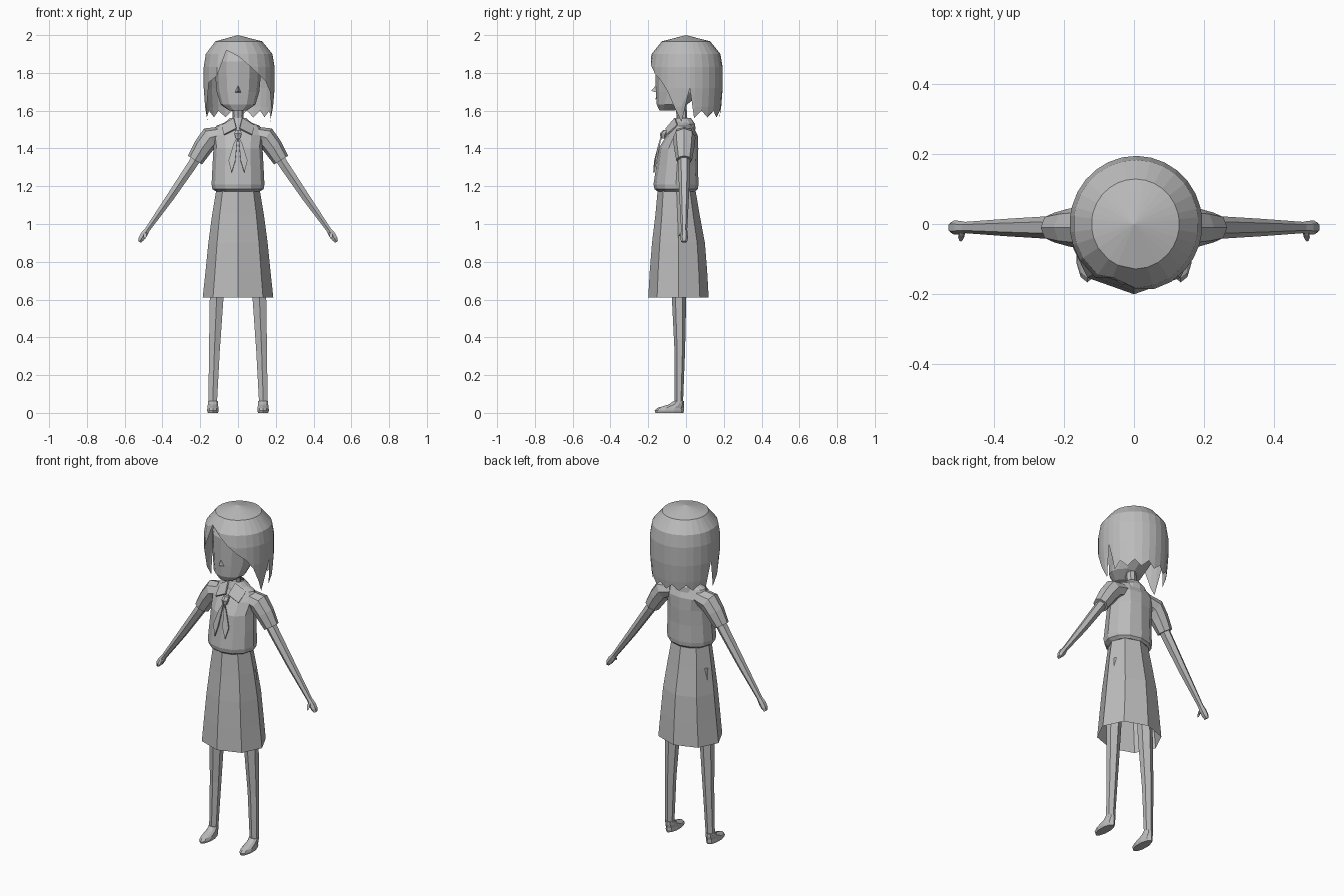
import bpy, bmesh, math
from mathutils import Vector
from mathutils.bvhtree import BVHTree

if "Cube" in bpy.data.objects:
    bpy.data.objects.remove(bpy.data.objects["Cube"])

grey = bpy.data.materials.new("plain grey")
grey.diffuse_color = (0.5, 0.5, 0.5, 1)
grey.use_nodes = True
grey.node_tree.nodes["Principled BSDF"].inputs["Base Color"].default_value = grey.diffuse_color


def make(name, verts, faces, mirror=False):
    bm = bmesh.new()
    vs = [bm.verts.new(v) for v in verts]
    for f in faces:
        bm.faces.new([vs[i] for i in f])
    bmesh.ops.remove_doubles(bm, verts=bm.verts, dist=0.0005)
    bmesh.ops.recalc_face_normals(bm, faces=bm.faces)
    me = bpy.data.meshes.new(name)
    bm.to_mesh(me)
    bm.free()
    me.materials.append(grey)
    ob = bpy.data.objects.new(name, me)
    bpy.context.collection.objects.link(ob)
    if mirror:
        ob.modifiers.new("mirror", 'MIRROR')
    return ob


def skin(name, rings, mirror=False, caps=(True, True)):
    """Join closed rings of equal point count."""
    n = len(rings[0])
    verts = [p for r in rings for p in r]
    faces = [(k * n + i, k * n + (i + 1) % n, (k + 1) * n + (i + 1) % n, (k + 1) * n + i)
             for k in range(len(rings) - 1) for i in range(n)]
    if caps[0]:
        faces.append(tuple(range(n)))
    if caps[1]:
        faces.append(tuple(range(len(verts) - n, len(verts))))
    return make(name, verts, faces, mirror)


def ring(c, u, v, n):
    """Oval ring whose first point faces -v (the front)."""
    return [Vector(c) + Vector(u) * math.sin(t) - Vector(v) * math.cos(t)
            for t in (2 * math.pi * i / n for i in range(n))]


def stack(name, levels, n, x=0, **kw):
    """Horizontal ovals: (z, centre y, half width, half depth)."""
    return skin(name, [ring((x if not isinstance(x, list) else x[i], cy, z), (rx, 0, 0), (0, ry, 0), n)
                       for i, (z, cy, rx, ry) in enumerate(levels)], **kw)


def limb(name, pts, n, y=-0.01):
    """Tube in the xz plane: (x, z, half thickness, half depth)."""
    rings = []
    for i, (x, z, ru, rv) in enumerate(pts):
        a, b = pts[max(i - 1, 0)], pts[min(i + 1, len(pts) - 1)]
        d = Vector((b[0] - a[0], 0, b[1] - a[1])).normalized()
        rings.append(ring((x, y, z), Vector((-d.z, 0, d.x)) * ru, (0, rv, 0), n))
    return skin(name, rings, mirror=True)


# Torso with flared hem
stack("shirt", [(1.172, -.05, .115, .10), (1.185, -.052, .136, .115), (1.21, -.053, .14, .119),
                (1.31, -.047, .135, .11), (1.40, -.04, .13, .105), (1.47, -.02, .14, .082),
                (1.52, -.015, .115, .052), (1.545, -.015, .05, .04)], 12)
limb("sleeve", [(.08, 1.475, .042, .055), (.148, 1.457, .058, .06), (.185, 1.408, .052, .054),
                (.228, 1.338, .044, .042)], 8)

# Arms, hands and thumbs
limb("arm", [(.20, 1.38, .03, .03), (.245, 1.31, .029, .032), (.36, 1.14, .024, .025),
             (.482, .967, .015, .016)], 6)
limb("hand", [(.48, .97, .015, .016), (.497, .945, .02, .019), (.512, .922, .018, .02),
              (.521, .905, .01, .015)], 6)
skin("thumb", [ring((.488, -.015, .957), (.011, 0, 0), (0, .004, .012), 5),
               ring((.492, -.036, .942), (.009, 0, 0), (0, .004, .009), 5),
               ring((.493, -.046, .925), (.005, 0, 0), (0, .004, .004), 5)], mirror=True)

# Open skirt
stack("skirt", [(1.18, -.05, .115, .10), (1.05, -.045, .137, .117), (.90, -.04, .157, .14),
                (.75, -.04, .172, .152), (.61, -.04, .187, .16)], 8, caps=(True, False))

# Legs and shoes
stack("leg", [(1.05, -.035, .045, .045), (.61, -.037, .042, .038), (.33, -.033, .033, .028),
              (.05, -.038, .026, .022)], 6, x=[.09, .113, .125, .134], mirror=True)
stack("shoe", [(0, -.088, .028, .074), (.012, -.088, .032, .078), (.026, -.082, .031, .07),
               (.045, -.05, .028, .04), (.064, -.038, .027, .026)], 10, x=.133, mirror=True)

# Neck and head
stack("neck", [(1.50, -.02, .032, .032), (1.57, -.022, .028, .028), (1.66, -.03, .03, .03)], 8)
head = stack("head", [(1.60, -.10, .045, .04), (1.632, -.075, .092, .08), (1.70, -.035, .113, .125),
                      (1.78, -.025, .12, .137), (1.86, -.02, .12, .143), (1.92, -.01, .10, .125),
                      (1.95, 0, .06, .07)], 12)
bm = bmesh.new()
bm.from_mesh(head.data)
tree = BVHTree.FromBMesh(bm)


def plate(name, outline, mirror=True):
    """Thin face detail laid onto the head from the front."""
    pts = []
    for x, z in outline:
        hit = tree.ray_cast(Vector((x, -1, z)), Vector((0, 1, 0)))[0]
        pts.append(hit + Vector((0, -.004, 0)))
    make(name, pts, [tuple(range(len(pts)))], mirror)


plate("eye", [(.08 + .012 * math.sin(i * math.pi / 4), 1.75 + .026 * math.cos(i * math.pi / 4))
              for i in range(8)])
plate("eyebrow", [(.045, 1.803), (.075, 1.815), (.103, 1.802), (.075, 1.808)])
plate("mouth", [(0, 1.668), (.018, 1.667), (.034, 1.672), (.018, 1.661), (0, 1.66)])
make("nose", [(0, -.155, 1.74), (.018, -.152, 1.695), (-.018, -.152, 1.695), (0, -.184, 1.705)],
     [(0, 1, 3), (0, 3, 2), (1, 2, 3)])
bm.free()

# Hair: dome whose lower edge follows (angle from front, edge height)
edge = [(-105, 1.57), (-97, 1.72), (-83, 1.55), (-72, 1.61), (-58, 1.75), (-38, 1.785), (-24, 1.92),
        (0, 1.885), (16, 1.84), (32, 1.795), (48, 1.755), (60, 1.70), (72, 1.61), (82, 1.54),
        (96, 1.72), (104, 1.56)]
edge += [(104 + 151 * k / 12, 1.60 if k % 2 else 1.565) for k in range(1, 12)]
profile = [(2.0, 0), (1.967, .66), (1.90, .94), (1.83, 1), (1.70, 1), (1.58, .94), (1.5, .82)]


def radius(z):
    for (z0, r0), (z1, r1) in zip(profile, profile[1:]):
        if z >= z1:
            return r0 + (r1 - r0) * (z0 - z) / (z0 - z1)
    return profile[-1][1]


rows = []
for level in (2.0, 1.967, 1.90, 1.83, 1.72, 1.62, 1.5):
    row = []
    for deg, low in edge:
        z, a = max(level, low), math.radians(deg)
        r = radius(z)
        row.append((.006 * r + .189 * r * math.sin(a), -.194 * r * math.cos(a), z))
    rows.append(row)
n = len(edge)
flat = [p for r in rows for p in r]
quads = []
for k in range(len(rows) - 1):
    for i in range(n):
        j = (i + 1) % n
        q = []
        for t in (k * n + i, k * n + j, (k + 1) * n + j, (k + 1) * n + i):
            if all((Vector(flat[t]) - Vector(flat[s])).length > .0005 for s in q):
                q.append(t)
        if len(q) > 2:
            quads.append(tuple(q))
make("hair", flat, quads)

# Collar with pointed wings
stack("collar_band", [(1.50, -.012, .085, .062), (1.53, -.01, .078, .058), (1.562, -.015, .042, .04)],
      12, caps=(False, False))
wing = make("collar_wing", [(.022, -.058, 1.56), (.085, -.045, 1.522), (.075, -.102, 1.472),
                            (.008, -.105, 1.505)], [(0, 1, 2, 3)], True)

# Neck scarf: knot and two tails
stack("scarf_knot", [(1.452, -.122, .012, .012), (1.478, -.12, .022, .018), (1.497, -.108, .018, .014)], 6)
tail = make("scarf_tail", [(.002, -.13, 1.465), (.024, -.143, 1.42), (.05, -.158, 1.335),
                           (.034, -.17, 1.272), (.014, -.165, 1.335)], [(0, 1, 2, 3, 4)], True)
for ob in (wing, tail):
    s = ob.modifiers.new("thickness", 'SOLIDIFY')
    s.thickness = .008
    s.offset = 0
